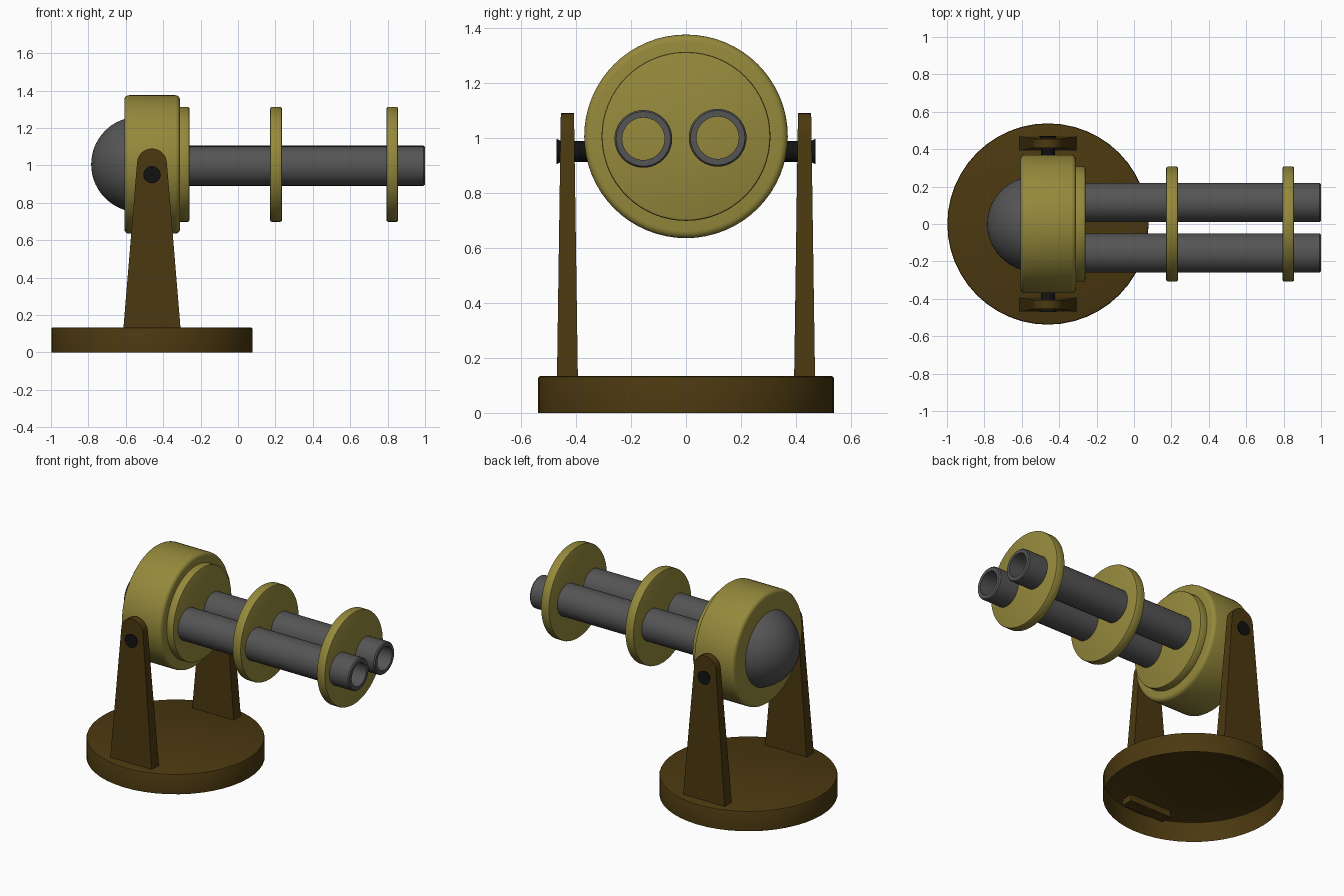
import bpy, bmesh, math
from mathutils import Vector

if "Cube" in bpy.data.objects:
    bpy.data.objects.remove(bpy.data.objects["Cube"])


def material(name, rgb):
    m = bpy.data.materials.new(name)
    m.diffuse_color = (*rgb, 1)
    m.use_nodes = True
    m.node_tree.nodes["Principled BSDF"].inputs["Base Color"].default_value = m.diffuse_color
    return m


OLIVE = material("olive", (0.30, 0.25, 0.045))
BROWN = material("brown", (0.07, 0.04, 0.005))
STEEL = material("dark_grey", (0.09, 0.09, 0.09))
BLACK = material("black", (0.006, 0.006, 0.006))


def finish(name, bm, mat, angle=35):
    bmesh.ops.remove_doubles(bm, verts=bm.verts, dist=1e-5)
    bmesh.ops.recalc_face_normals(bm, faces=bm.faces)
    me = bpy.data.meshes.new(name)
    bm.to_mesh(me)
    bm.free()
    ob = bpy.data.objects.new(name, me)
    bpy.context.collection.objects.link(ob)
    me.materials.append(mat)
    bpy.ops.object.select_all(action='DESELECT')
    ob.select_set(True)
    bpy.context.view_layer.objects.active = ob
    bpy.ops.object.shade_smooth_by_angle(angle=math.radians(angle))
    return ob


def lathe(name, profile, origin, axis, mat, closed=False, sides=64):
    """Revolve (distance along axis, radius) points around an axis through origin."""
    bm = bmesh.new()
    a = Vector(axis)
    side = Vector((0, 0, 1)) if abs(a.z) < 0.5 else Vector((1, 0, 0))
    vs = [bm.verts.new(Vector(origin) + a * t + side * r) for t, r in profile]
    es = [bm.edges.new(p) for p in zip(vs, vs[1:])]
    if closed:
        es.append(bm.edges.new((vs[-1], vs[0])))
    bmesh.ops.spin(bm, geom=vs + es, cent=origin, axis=a, angle=math.tau,
                   steps=sides, use_merge=True)
    return finish(name, bm, mat)


def rounded_disc(t0, t1, r, b, n=4):
    """Profile of a solid disc with rounded rims."""
    arc = [(b - b * math.cos(i / n * math.pi / 2), r - b + b * math.sin(i / n * math.pi / 2))
           for i in range(n + 1)]
    return ([(t0, 0)] + [(t0 + d, q) for d, q in arc]
            + [(t1 - d, q) for d, q in reversed(arc)] + [(t1, 0)])


X, Y, Z = (1, 0, 0), (0, 1, 0), (0, 0, 1)
PX = -0.46   # pivot x
CZ = 1.005   # gun axis height

# Base: shell open underneath
lathe("base", [(0, 0.538), (0.125, 0.538), (0.131, 0.535), (0.134, 0.528), (0.134, 0)],
      (PX, 0, 0), Z, BROWN, sides=48)

# Tapered uprights with round tops
outline = [(-0.156, 0.09)]
outline += [(-0.08 * math.cos(i / 14 * math.pi), 1.01 + 0.08 * math.sin(i / 14 * math.pi))
            for i in range(15)]
outline += [(0.156, 0.09)]
for s, label in ((-1, "front"), (1, "back")):
    bm = bmesh.new()
    rings = []
    for side in (-1, 1):
        ring = []
        for x, z in outline:
            half = 0.038 - 0.014 * (z - 0.13) / 0.96
            ring.append(bm.verts.new((PX + x, s * 0.431 + side * half, z)))
        rings.append(ring)
        bm.faces.new(ring)
    n = len(outline)
    for i in range(n):
        j = (i + 1) % n
        bm.faces.new((rings[0][i], rings[0][j], rings[1][j], rings[1][i]))
    finish(label + "_upright", bm, BROWN, 30)

# Axle with flared ends
lathe("axle", [(-0.47, 0), (-0.47, 0.046), (-0.455, 0.038), (0.455, 0.038),
               (0.47, 0.046), (0.47, 0)], (PX, 0, 0.95), Y, BLACK, sides=32)

# Drum, front flange and the two barrel plates
lathe("drum", rounded_disc(-0.608, -0.31, 0.37, 0.025), (0, 0, CZ), X, OLIVE)
for name, x0, x1 in (("drum_flange", -0.33, -0.26),
                     ("middle_plate", 0.172, 0.235),
                     ("muzzle_plate", 0.794, 0.856)):
    lathe(name, rounded_disc(x0, x1, 0.307, 0.008, 2), (0, 0, CZ), X, OLIVE)

# Rear dome
R = 0.255
lathe("rear_dome", [(-0.53 - R * math.cos(i / 12 * math.radians(75)),
                     R * math.sin(i / 12 * math.radians(75))) for i in range(13)],
      (0, 0, CZ), X, STEEL)

# Hollow barrels
for name, y, z in (("front_barrel", -0.155, 0.996), ("back_barrel", 0.115, 1.0)):
    lathe(name, [(-0.3, 0.105), (0.992, 0.105), (1.0, 0.099), (1.0, 0.077), (-0.3, 0.077)],
          (0, y, z), X, STEEL, closed=True, sides=40)
